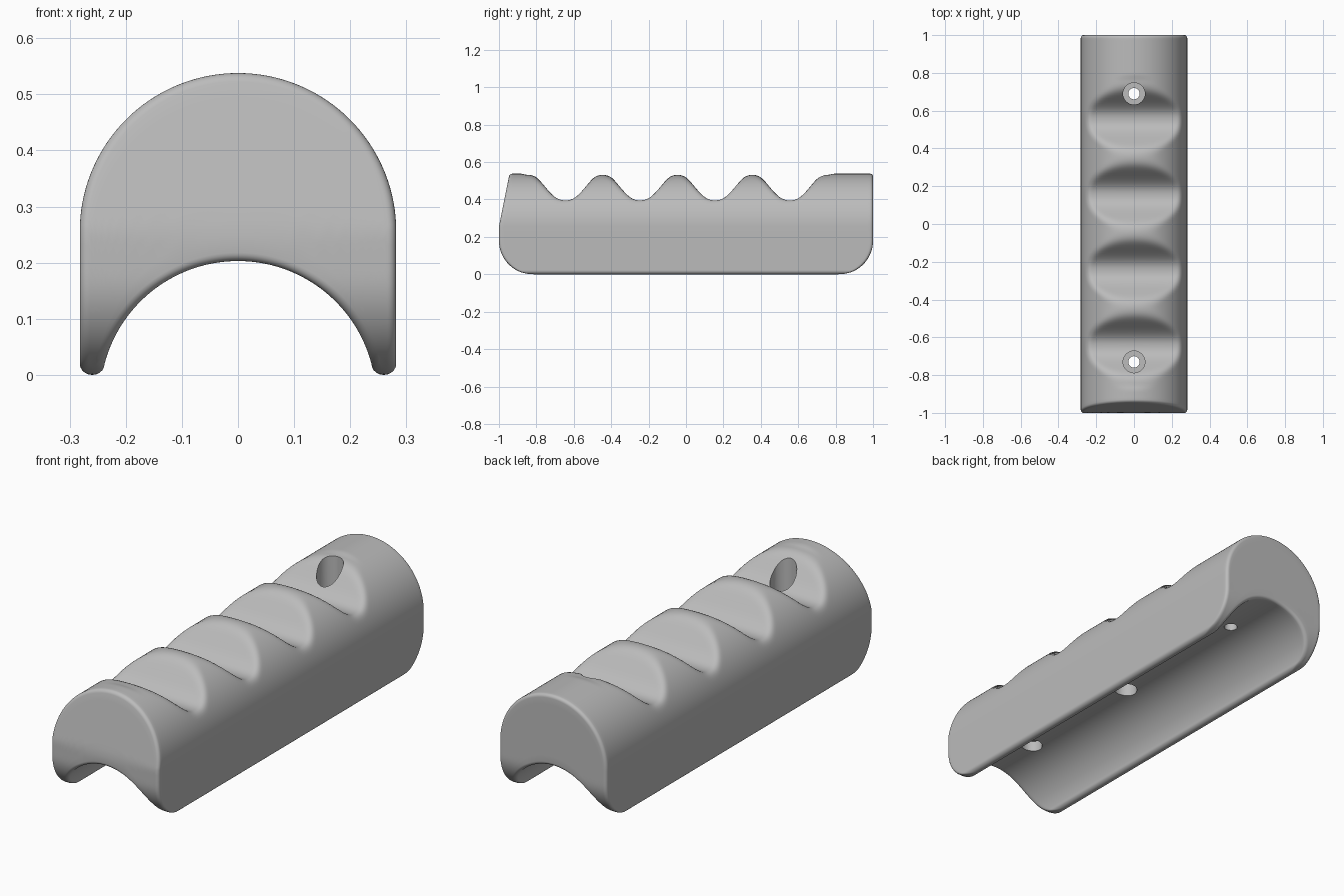
import bpy, bmesh
from math import sin, cos, pi, sqrt
from mathutils import Vector

if "Cube" in bpy.data.objects:
    bpy.data.objects.remove(bpy.data.objects["Cube"])

R, SHOULDER = 0.282, 0.256         # outer arch radius and centre height
ARCH_R, ARCH_Z = 0.246, -0.043     # underside arch
FOOT = 0.02                        # rounded foot height
CORNER, FILLET = 0.18, 0.015       # end corner and edge roundings
SIDE, ARC, V, RINGS = 14, 68, 10, 150
N = 2 * SIDE + ARC
TROUGHS = [-0.645, -0.245, 0.155, 0.555]


def material(name, value):
    mat = bpy.data.materials.new(name)
    mat.use_nodes = True
    colour = (value, value, value, 1)
    mat.diffuse_color = colour
    mat.node_tree.nodes["Principled BSDF"].inputs["Base Color"].default_value = colour
    return mat


def section():
    """Closed cross-section: outer shell, left foot, underside arch, right foot."""
    side = [(R, FOOT + (SHOULDER - FOOT) * (k / SIDE) ** 1.5) for k in range(SIDE)]
    arc = [(R * cos(pi * k / ARC), SHOULDER + R * sin(pi * k / ARC)) for k in range(ARC + 1)]
    outer = side + arc + [(-x, z) for x, z in reversed(side)]
    a0 = 0.26
    inner = []
    for i in range(N + 1):
        a = a0 + (pi - 2 * a0) * i / N
        inner.append((ARCH_R * cos(a), ARCH_Z + ARCH_R * sin(a)))
    mid, half = (R + inner[0][0]) / 2, (R - inner[0][0]) / 2
    foot = [(mid + half * cos(pi * v / V), FOOT * (1 - sin(pi * v / V))) for v in range(1, V)]
    return outer + [(-x, z) for x, z in foot] + inner[::-1] + foot[::-1]


def inset(points, d):
    out = []
    for i, (x, z) in enumerate(points):
        (ax, az), (bx, bz) = points[i - 1], points[(i + 1) % len(points)]
        n = Vector((bz - az, ax - bx)).normalized()
        out.append((x - n.x * d, z - n.y * d))
    return out


def corner(z):
    z = min(max(z, 0), CORNER)
    return CORNER - sqrt(CORNER ** 2 - (CORNER - z) ** 2)


def front(z):
    return -1 + corner(z) + 0.2 * max(0, z - SHOULDER)


def back(z):
    return 1 - corner(z)


def grooved(y, z):
    """Lower z softly into the finger grooves."""
    d = min(abs(y - t) for t in TROUGHS)
    q = (1 - cos(2 * pi * min(d, 0.2) / 0.4)) / 2
    p = 0.395 + 0.145 * q ** 1.2 + 20 * max(0, d - 0.2) ** 2
    h = max(0.03 - abs(p - z), 0) / 0.03
    return min(p, z) - h * h * 0.03 / 4


def build_grip(mat):
    bm = bmesh.new()
    base = section()
    steps = [k * pi / 10 for k in range(5)]
    # each station: position along the body, push past it, inset of the section
    ends = [(FILLET * cos(a), FILLET * (1 - sin(a))) for a in steps]
    stations = [(0, -p, d) for p, d in ends]
    stations += [(k / RINGS, 0, 0) for k in range(RINGS + 1)]
    stations += [(1, p, d) for p, d in reversed(ends)]
    rings = []
    for s, push, d in stations:
        ring = []
        for x, z in inset(base, d):
            y0, y1 = front(z) + FILLET, back(z) - FILLET
            y = y0 + s * (y1 - y0) + push
            ring.append(bm.verts.new((x, y, grooved(y, z))))
        rings.append(ring)
    count = len(base)
    for a, b in zip(rings, rings[1:]):
        for i in range(count):
            j = (i + 1) % count
            bm.faces.new((a[i], a[j], b[j], b[i]))

    # end caps as a grid between shell and underside arch
    for ring, edge in ((rings[0], front), (rings[-1], back)):
        def cap_vert(i, v):
            if v == 0:
                return ring[i]
            if v == V:
                return ring[N + V + N - i]
            if i == N:
                return ring[N + v]
            if i == 0:
                return ring[2 * N + V + V - v]
            co = ring[i].co.lerp(ring[N + V + N - i].co, v / V)
            co.y = edge(co.z)
            return bm.verts.new(co)
        grid = [[cap_vert(i, v) for v in range(V + 1)] for i in range(N + 1)]
        for a, b in zip(grid, grid[1:]):
            for v in range(V):
                bm.faces.new((a[v], a[v + 1], b[v + 1], b[v]))
    bmesh.ops.recalc_face_normals(bm, faces=bm.faces)
    mesh = bpy.data.meshes.new("finger_grip")
    bm.to_mesh(mesh)
    bm.free()
    mesh.materials.append(mat)
    grip = bpy.data.objects.new("finger_grip", mesh)
    bpy.context.collection.objects.link(grip)
    return grip


def drill(target, y, radius, z0, z1):
    bpy.ops.mesh.primitive_cylinder_add(vertices=32, radius=radius, depth=z1 - z0,
                                        location=(0, y, (z0 + z1) / 2))
    cutter = bpy.context.object
    cutter.name = "drill_cutter"
    cutter.hide_render = True
    bpy.context.view_layer.objects.active = target
    mod = target.modifiers.new("hole", "BOOLEAN")
    mod.operation, mod.solver, mod.object = "DIFFERENCE", "EXACT", cutter
    bpy.ops.object.modifier_apply(modifier=mod.name)
    bpy.data.objects.remove(cutter)


grip = build_grip(material("grey_plastic", 0.5))

# screw holes with counterbores, and a blind socket underneath
for y in (-0.73, 0.69):
    drill(grip, y, 0.03, 0.1, 0.7)
    drill(grip, y, 0.058, 0.3, 0.7)
drill(grip, -0.73, 0.048, 0.1, 0.25)
drill(grip, -0.06, 0.052, 0.1, 0.28)

bpy.ops.object.select_all(action="DESELECT")
grip.select_set(True)
bpy.context.view_layer.objects.active = grip
bpy.ops.object.shade_smooth_by_angle(angle=0.6)
